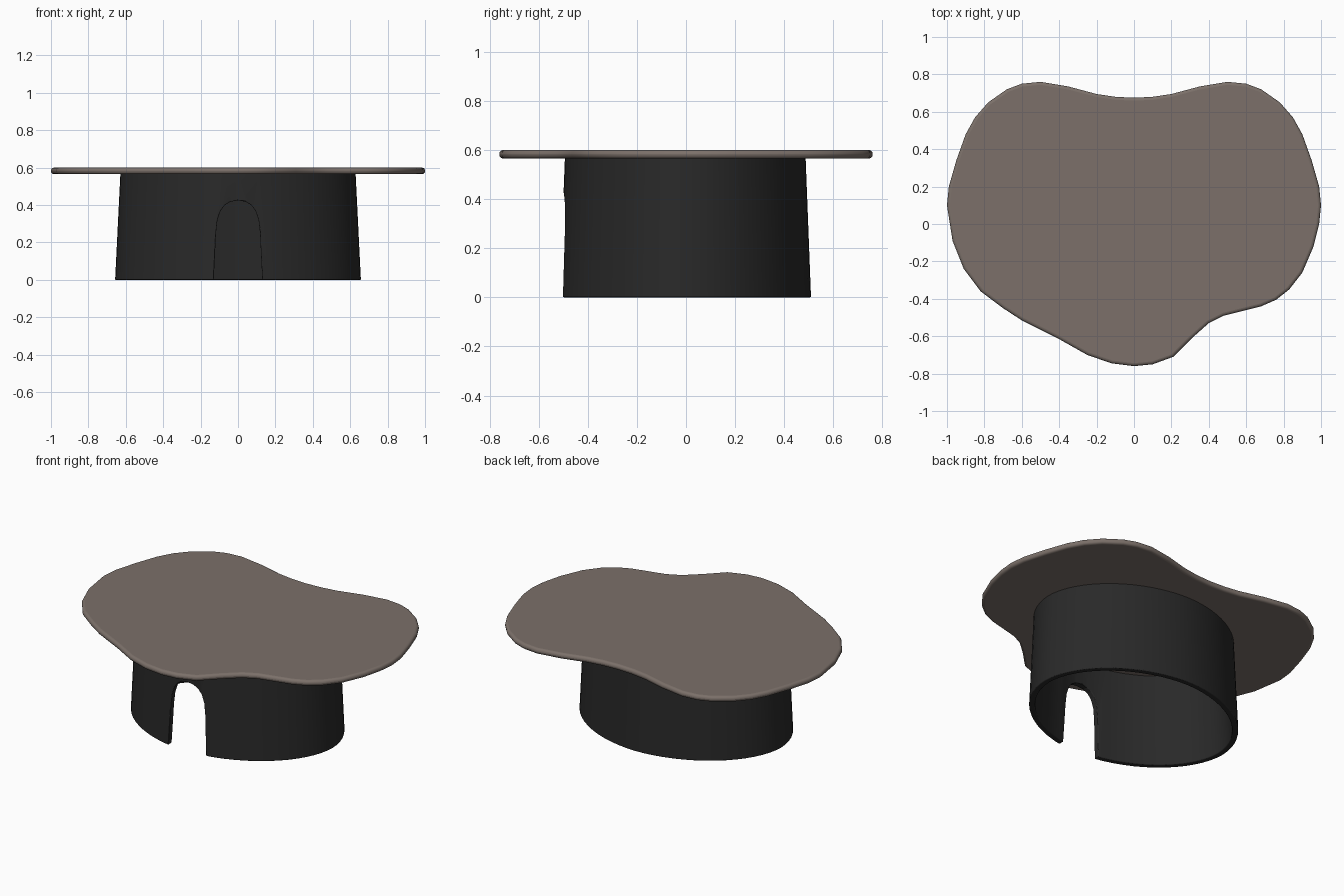
import bpy, bmesh
from math import sin, cos, tau, radians, copysign

cube = bpy.data.objects.get("Cube")
if cube:
    bpy.data.objects.remove(cube)


def make_material(name, colour):
    mat = bpy.data.materials.new(name)
    mat.use_nodes = True
    mat.diffuse_color = (*colour, 1)
    mat.node_tree.nodes["Principled BSDF"].inputs["Base Color"].default_value = (*colour, 1)
    return mat


def make_object(name, bm, mat):
    bmesh.ops.recalc_face_normals(bm, faces=bm.faces)
    mesh = bpy.data.meshes.new(name)
    bm.to_mesh(mesh)
    bm.free()
    mesh.materials.append(mat)
    obj = bpy.data.objects.new(name, mesh)
    bpy.context.collection.objects.link(obj)
    return obj


def extrude_outline(points, offset):
    """Closed solid made by pushing a flat outline along an offset."""
    bm = bmesh.new()
    face = bm.faces.new([bm.verts.new(p) for p in points])
    result = bmesh.ops.extrude_face_region(bm, geom=[face], use_keep_orig=True)
    verts = [v for v in result["geom"] if isinstance(v, bmesh.types.BMVert)]
    bmesh.ops.translate(bm, vec=offset, verts=verts)
    return bm


def add_bevel(obj, width, segments, angle):
    bevel = obj.modifiers.new("rounded_edges", "BEVEL")
    bevel.width = width
    bevel.segments = segments
    bevel.limit_method = "ANGLE"
    bevel.angle_limit = radians(angle)


def shade_smooth(obj, angle):
    bpy.ops.object.select_all(action="DESELECT")
    obj.select_set(True)
    bpy.context.view_layer.objects.active = obj
    bpy.ops.object.shade_smooth_by_angle(angle=radians(angle))


top_mat = make_material("warm_taupe", (0.2, 0.163, 0.143))
base_mat = make_material("charcoal", (0.022, 0.022, 0.022))

# Tabletop: symmetric two-lobed back, uneven pointed front
back_half = [(1, .1), (.99, .2), (.95, .34), (.9, .48), (.85, .57), (.78, .65), (.68, .72),
             (.6, .75), (.5, .76), (.35, .735), (.2, .695), (.1, .68)]
front = [(-.97, -.09), (-.91, -.24), (-.82, -.36), (-.7, -.45), (-.6, -.515), (-.5, -.565),
         (-.41, -.61), (-.25, -.7), (-.12, -.745), (0, -.76), (.1, -.75), (.21, -.71),
         (.31, -.61), (.4, -.53), (.48, -.49), (.58, -.465), (.68, -.44), (.76, -.405),
         (.83, -.35), (.9, -.26), (.96, -.12), (.99, 0)]
outline = back_half + [(0, .675)] + [(-x, y) for x, y in reversed(back_half)] + front
tabletop = make_object("tabletop", extrude_outline([(x, y, .565) for x, y in outline], (0, 0, .035)), top_mat)
add_bevel(tabletop, .016, 4, 50)
shade_smooth(tabletop, 40)

# Base: hollow oval wall, narrowing towards the top
SEGMENTS, POWER, WALL = 64, 1.9, .035


def oval_ring(bm, z, scale, inset):
    ring = []
    for i in range(SEGMENTS):
        c, s = cos(tau * i / SEGMENTS), sin(tau * i / SEGMENTS)
        x = copysign(abs(c) ** (2 / POWER), c) * (.657 * scale - inset)
        y = copysign(abs(s) ** (2 / POWER), s) * (.512 * scale - inset)
        ring.append(bm.verts.new((x, y - .003, z)))
    return ring


bm = bmesh.new()
rings = [oval_ring(bm, 0, 1, 0), oval_ring(bm, .57, .957, 0),
         oval_ring(bm, .57, .957, WALL), oval_ring(bm, 0, 1, WALL)]
for ring, following in zip(rings, rings[1:] + rings[:1]):
    for i in range(SEGMENTS):
        j = (i + 1) % SEGMENTS
        bm.faces.new((ring[i], ring[j], following[j], following[i]))
base = make_object("base_wall", bm, base_mat)

# Arched opening in the front of the base
arch_half = [(.132, -.1), (.13, 0), (.124, .12), (.118, .25), (.11, .32), (.093, .37),
             (.07, .4), (.04, .418)]
arch = arch_half + [(0, .425)] + [(-x, z) for x, z in reversed(arch_half)]
cutter = make_object("arch_cutter", extrude_outline([(x, -.8, z) for x, z in arch], (0, .6, 0)), base_mat)
cutter.hide_render = True
cutter.hide_viewport = True
cutter.display_type = "WIRE"

cut = base.modifiers.new("arch_opening", "BOOLEAN")
cut.object = cutter
cut.operation = "DIFFERENCE"
cut.solver = "EXACT"
add_bevel(base, .009, 3, 50)
shade_smooth(base, 40)
